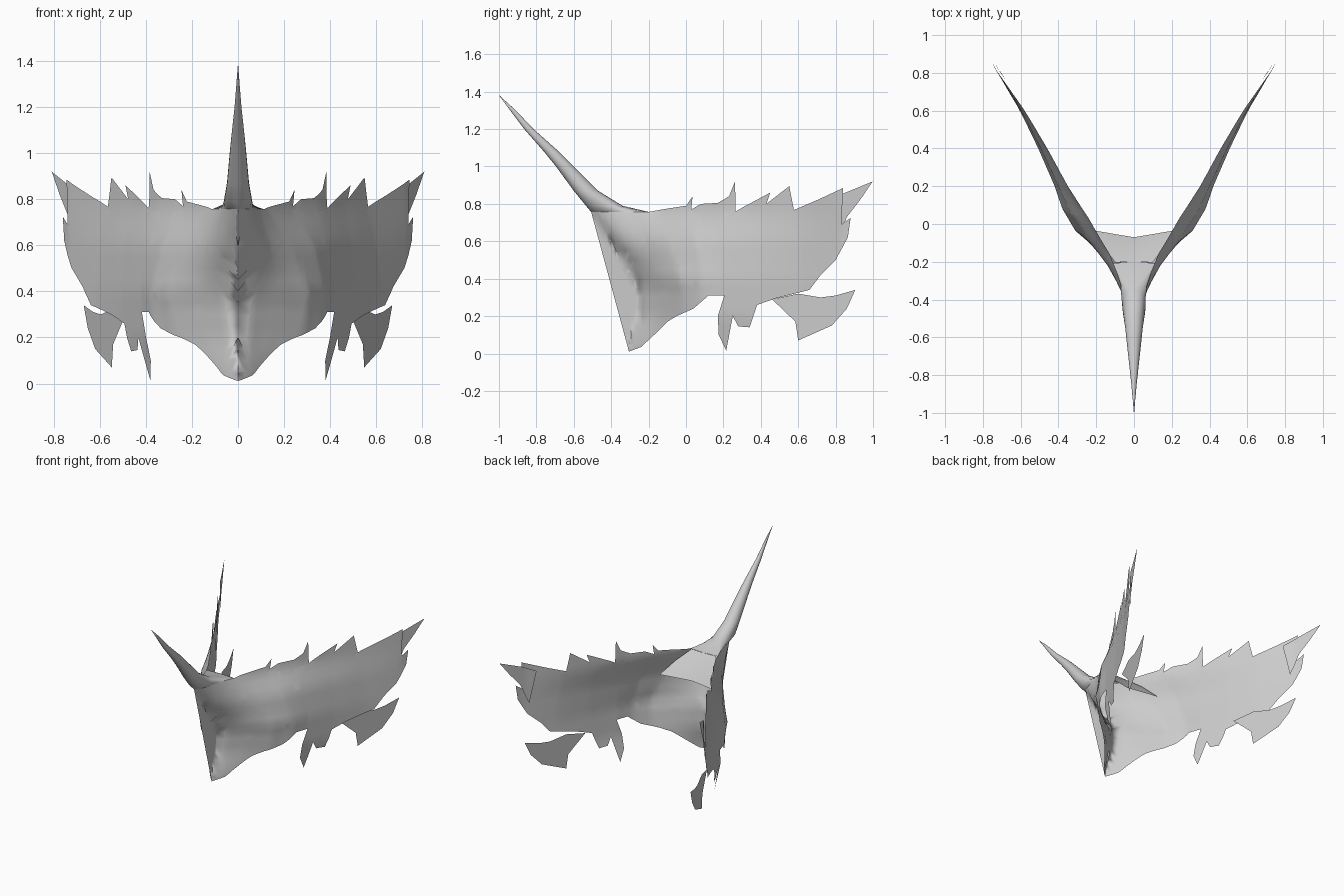
import bpy, bmesh, math
from mathutils import Vector

if "Cube" in bpy.data.objects:
    bpy.data.objects.remove(bpy.data.objects["Cube"])

grey = bpy.data.materials.new("plain grey")
grey.diffuse_color = (0.6, 0.6, 0.6, 1)
grey.use_nodes = True
grey.node_tree.nodes["Principled BSDF"].inputs["Base Color"].default_value = grey.diffuse_color


def lerp(table, v):
    """Piecewise linear lookup in a list of (key, value)."""
    if v <= table[0][0]:
        return table[0][1]
    for (a, p), (b, q) in zip(table, table[1:]):
        if v <= b:
            return p + (q - p) * (v - a) / (b - a)
    return table[-1][1]


# Centre ridge: (z, y)
RIDGE = [(0.01, -0.305), (0.05, -0.30), (0.2, -0.25), (0.35, -0.25), (0.46, -0.30),
         (0.6, -0.40), (0.757, -0.507), (1.0, -0.70)]
# Half widths between the ridge and y = 0.2, one row per height
STEPS = [0, 0.06, 0.15, 0.3, 0.5, 0.75, 1]
ROWS = [(0.0, [0, 0.03, 0.07, 0.12, 0.20, 0.30, 0.37]),
        (0.2, [0, 0.05, 0.09, 0.17, 0.28, 0.37, 0.41]),
        (0.4, [0, 0.06, 0.11, 0.20, 0.31, 0.38, 0.42]),
        (0.6, [0, 0.05, 0.09, 0.14, 0.23, 0.33, 0.40]),
        (0.76, [0, 0.03, 0.05, 0.075, 0.13, 0.235, 0.35]),
        (0.92, [0, 0.03, 0.05, 0.08, 0.13, 0.22, 0.35])]
# Extra spread of the sides behind y = 0.2
SPREAD = [(0.2, 0), (0.4, 0.09), (0.6, 0.19), (0.83, 0.33), (1.0, 0.40)]


def shell_x(y, z):
    yc = lerp(RIDGE, z)
    t = min(max((y - yc) / (0.2 - yc), 0), 1)
    x = lerp([(h, lerp(list(zip(STEPS, row)), t)) for h, row in ROWS], z)
    if y > 0.2:
        k = min((y - 0.2) / 0.63, 1)
        x = x * (1 - k) + 0.41 * k + lerp(SPREAD, y)
    return x


def finish(name, bm, mirror=True):
    me = bpy.data.meshes.new(name)
    bm.to_mesh(me)
    bm.free()
    ob = bpy.data.objects.new(name, me)
    bpy.context.collection.objects.link(ob)
    me.materials.append(grey)
    for p in me.polygons:
        p.use_smooth = True
    if mirror:
        m = ob.modifiers.new("mirror", 'MIRROR')
        m.merge_threshold = 0.0005
    return ob


def sheet(name, outline, x_rule):
    """Fill a side outline (y, z), slice it finely and bend it outwards."""
    bm = bmesh.new()
    bm.faces.new([bm.verts.new((0, y, z)) for y, z in outline])
    bmesh.ops.triangulate(bm, faces=bm.faces[:])
    cuts = [((0, -0.5 + 0.025 * i, 0), (0, 1, 0)) for i in range(29)]
    cuts += [((0, 0.26 + 0.06 * i, 0), (0, 1, 0)) for i in range(13)]
    cuts += [((0, 0, 0.05 * i), (0, 0, 1)) for i in range(1, 19)]
    for co, no in cuts:
        bmesh.ops.bisect_plane(bm, geom=bm.verts[:] + bm.edges[:] + bm.faces[:],
                               plane_co=co, plane_no=no, dist=1e-5)
    bmesh.ops.triangulate(bm, faces=bm.faces[:])
    bmesh.ops.remove_doubles(bm, verts=bm.verts[:], dist=1e-5)
    bm.normal_update()
    flip = [f for f in bm.faces if f.normal.x < 0]
    bmesh.ops.reverse_faces(bm, faces=flip)
    for v in bm.verts:
        v.co.x = x_rule(v.co.y, v.co.z)
    return finish(name, bm)


# Main shell: ragged top, tattered back, clawed bottom, centre ridge
top = [(-0.2, 0.757), (-0.1, 0.775), (0, 0.79), (0.035, 0.84), (0.028, 0.77), (0.08, 0.8),
       (0.17, 0.805), (0.23, 0.84), (0.262, 0.92), (0.25, 0.83), (0.21, 0.76), (0.17, 0.7),
       (0.3, 0.78), (0.45, 0.86), (0.43, 0.80), (0.552, 0.895), (0.525, 0.82), (0.56, 0.76)]
back = [(0.7, 0.82), (0.84, 0.885), (0.825, 0.8), (0.83, 0.69), (0.88, 0.725), (0.865, 0.62),
        (0.8, 0.5), (0.72, 0.42), (0.66, 0.34)]
bottom = [(0.48, 0.295), (0.38, 0.26), (0.32, 0.22), (0.29, 0.2), (0.305, 0.17), (0.34, 0.14),
          (0.28, 0.145), (0.25, 0.2), (0.22, 0.12), (0.215, 0.015), (0.175, 0.1),
          (0.17, 0.2), (0.205, 0.31), (0.12, 0.31), (0.04, 0.24), (-0.05, 0.2),
          (-0.1, 0.17), (-0.17, 0.1), (-0.24, 0.035)]
ridge = [(y, z) for z, y in RIDGE[:-1]]
sheet("side_shell", top + back + bottom + ridge, shell_x)

# Loose fin below each side, set slightly inwards
fin = [(0.46, 0.29), (0.6, 0.32), (0.72, 0.3), (0.8, 0.31), (0.905, 0.34), (0.86, 0.24),
       (0.78, 0.15), (0.6, 0.07), (0.585, 0.17), (0.53, 0.24)]
sheet("lower_fin", fin, lambda y, z: 0.5 + 0.4 * (y - 0.48))

# Pointed strip at each rear corner
strip = [(0.76, 0.81), (0.84, 0.855), (0.998, 0.92), (0.93, 0.82), (0.86, 0.73), (0.8, 0.58)]
sheet("rear_point", strip, lambda y, z: shell_x(y, z) - 0.015 * min(1, (1 - y) / 0.15))

# Horn: rings of (z, front y, back y, half width); the base follows the shell
RINGS = [(0.757, -0.507, -0.2, 0.1), (0.79, -0.535, -0.34, 0.062), (0.87, -0.6, -0.47, 0.048),
         (1.0, -0.695, -0.6, 0.036), (1.08, -0.76, -0.68, 0.028), (1.2, -0.865, -0.815, 0.015),
         (1.3, -0.94, -0.91, 0.007), (1.38, -1.0, -0.998, 0.001)]
bm = bmesh.new()
N = 10
loops = []
for j, (z, lo, hi, w) in enumerate(RINGS):
    half = []
    for i in range(N + 1):
        a = math.pi * i / N
        y = lo + (hi - lo) * (1 - math.cos(a)) / 2
        x = w * math.sin(a) if j else shell_x(y, z)
        half.append((0 if i in (0, N) else x, y))
    ring = half + [(-x, y) for x, y in half[-2:0:-1]]
    loops.append([bm.verts.new((x, y, z)) for x, y in ring])
for a, b in zip(loops, loops[1:]):
    for i in range(2 * N):
        k = (i + 1) % (2 * N)
        bm.faces.new((a[i], a[k], b[k], b[i]))
bm.faces.new(loops[-1])
bmesh.ops.recalc_face_normals(bm, faces=bm.faces[:])
finish("horn", bm, mirror=False)

# Shelf falling away behind the horn into the hollow of the shell
bm = bmesh.new()
upper = [(0, -0.2, 0.757), (0.05, -0.2, 0.757), (0.098, -0.205, 0.757)]
middle = [(0, -0.13, 0.69), (0.085, -0.125, 0.69), (0.165, -0.115, 0.69)]
lower = [(0, -0.07, 0.6), (0.12, -0.05, 0.6), (0.235, -0.03, 0.6)]
grid = [[bm.verts.new(p) for p in row] for row in (upper, middle, lower)]
for a, b in zip(grid, grid[1:]):
    for i in range(2):
        bm.faces.new((a[i], b[i], b[i + 1], a[i + 1]))
bm.normal_update()
bmesh.ops.reverse_faces(bm, faces=[f for f in bm.faces if f.normal.z < 0])
finish("inner_shelf", bm)
